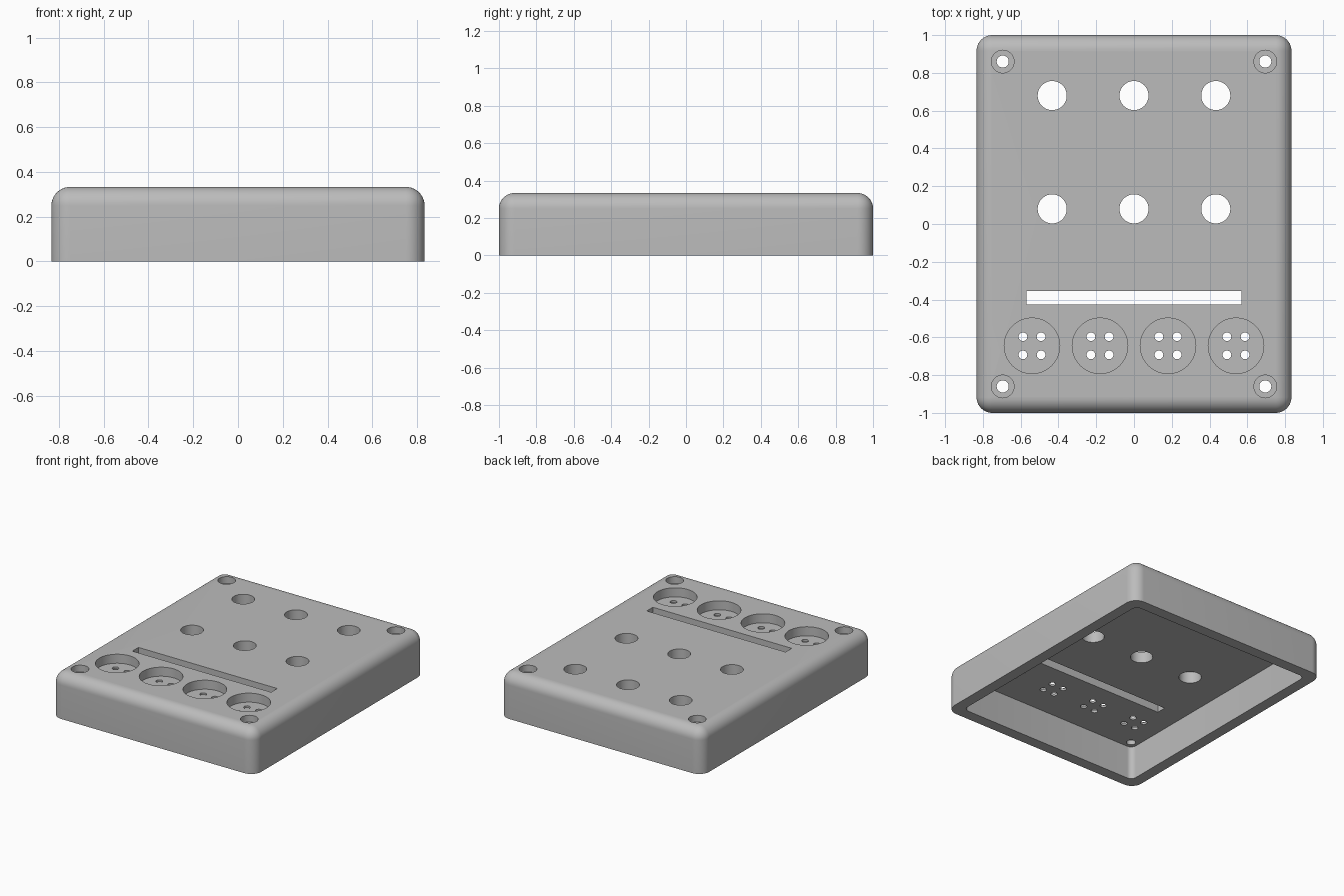
import bpy
import bmesh
from math import radians
from mathutils import Matrix, Vector

cube = bpy.data.objects.get("Cube")
if cube:
    bpy.data.objects.remove(cube, do_unlink=True)

WIDTH, LENGTH, HEIGHT = 1.667, 2.0, 0.333
WALL = 0.083
CEILING = HEIGHT - WALL

grey = bpy.data.materials.new("plain grey")
grey.use_nodes = True
colour = (0.5, 0.5, 0.5, 1)
grey.diffuse_color = colour
grey.node_tree.nodes["Principled BSDF"].inputs["Base Color"].default_value = colour


def add_box(bm, x, y, size, low, high):
    place = Matrix.Translation((x, y, (low + high) / 2))
    scale = Matrix.Diagonal((size[0], size[1], high - low, 1))
    return bmesh.ops.create_cube(bm, size=1, matrix=place @ scale)["verts"]


def add_drill(bm, x, y, radius, low, high, sides=48):
    bmesh.ops.create_cone(bm, cap_ends=True, segments=sides, radius1=radius,
                          radius2=radius, depth=high - low,
                          matrix=Matrix.Translation((x, y, (low + high) / 2)))


def round_edges(bm, radius, segments, include_top):
    def is_upright(edge):
        a, b = (v.co for v in edge.verts)
        return abs(a.z - b.z) > 0.1

    def is_top(edge):
        return all(v.co.z > CEILING + 0.01 for v in edge.verts)
    edges = [e for e in bm.edges if is_upright(e) or (include_top and is_top(e))]
    bmesh.ops.bevel(bm, geom=edges, offset=radius, segments=segments,
                    profile=0.5, affect='EDGES')


def make_object(name, bm):
    mesh = bpy.data.meshes.new(name)
    bm.to_mesh(mesh)
    bm.free()
    mesh.materials.append(grey)
    obj = bpy.data.objects.new(name, mesh)
    bpy.context.scene.collection.objects.link(obj)
    return obj


def cut(target, name, bm):
    cutter = make_object(name, bm)
    bpy.context.view_layer.objects.active = target
    mod = target.modifiers.new(name, 'BOOLEAN')
    mod.operation = 'DIFFERENCE'
    mod.solver = 'EXACT'
    mod.object = cutter
    bpy.ops.object.modifier_apply(modifier=mod.name)
    bpy.data.objects.remove(cutter, do_unlink=True)


# Outer body with rounded top and corners
bm = bmesh.new()
add_box(bm, 0, 0, (WIDTH, LENGTH), 0, HEIGHT)
round_edges(bm, WALL, 10, True)
lid = make_object("enclosure_lid", bm)

# Hollow underside
bm = bmesh.new()
add_box(bm, 0, 0, (WIDTH - 2 * WALL, LENGTH - 2 * WALL), -0.1, CEILING)
round_edges(bm, WALL / 2, 8, False)
cut(lid, "cavity", bm)

# Large openings and recesses, all cut from the top
screws = [(sx * 0.695, sy * 0.86) for sx in (-1, 1) for sy in (-1, 1)]
sockets = [(x, -0.645) for x in (-0.54, -0.18, 0.18, 0.54)]
bm = bmesh.new()
for x in (-0.433, 0, 0.433):
    for y in (0.08, 0.68):
        add_drill(bm, x, y, 0.077, 0.1, 0.5)
add_box(bm, 0, -0.39, (1.14, 0.072), 0.1, 0.5)
for x, y in screws:
    add_drill(bm, x, y, 0.06, HEIGHT - 0.05, 0.5)
for x, y in sockets:
    add_drill(bm, x, y, 0.147, HEIGHT - 0.067, 0.5, 64)
cut(lid, "recesses", bm)

# Screw holes and groups of four pin holes
bm = bmesh.new()
for x, y in screws:
    add_drill(bm, x, y, 0.032, 0.1, 0.5, 32)
for x, y in sockets:
    for dx in (-0.048, 0.048):
        for dy in (-0.048, 0.048):
            add_drill(bm, x + dx, y + dy, 0.023, 0.1, 0.5, 24)
cut(lid, "small_holes", bm)

# Smooth rounded surfaces, crisp rims
bpy.ops.object.select_all(action='DESELECT')
lid.select_set(True)
bpy.context.view_layer.objects.active = lid
bpy.ops.object.shade_smooth_by_angle(angle=radians(30))
